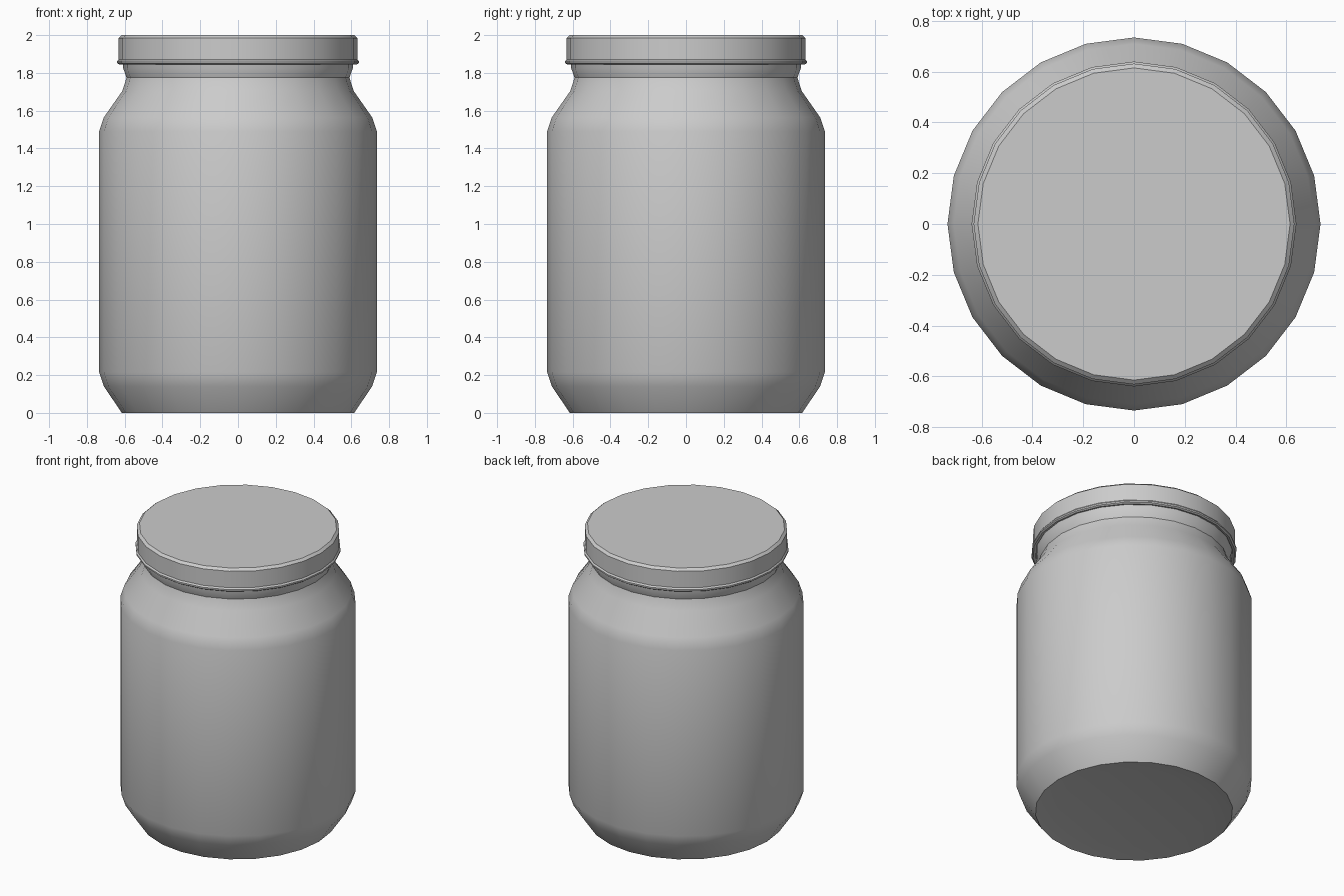
import bpy, bmesh
from math import cos, sin, tau, radians

if "Cube" in bpy.data.objects:
    bpy.data.objects.remove(bpy.data.objects["Cube"])

SIDES = 24


def lathe(name, profile, smooth_angle):
    """Revolve an (radius, z) profile around z; zero-radius ends become poles."""
    bm = bmesh.new()
    rings = []
    for r, z in profile:
        if r == 0:
            rings.append([bm.verts.new((0, 0, z))] * SIDES)
        else:
            rings.append([bm.verts.new((r * cos(tau * i / SIDES), r * sin(tau * i / SIDES), z))
                          for i in range(SIDES)])
    for low, high in zip(rings, rings[1:]):
        for i in range(SIDES):
            j = (i + 1) % SIDES
            corners = dict.fromkeys((low[i], low[j], high[j], high[i]))
            bm.faces.new(list(corners))
    bmesh.ops.recalc_face_normals(bm, faces=bm.faces)
    mesh = bpy.data.meshes.new(name)
    bm.to_mesh(mesh)
    bm.free()
    obj = bpy.data.objects.new(name, mesh)
    bpy.context.collection.objects.link(obj)
    bpy.ops.object.select_all(action='DESELECT')
    obj.select_set(True)
    bpy.context.view_layer.objects.active = obj
    bpy.ops.object.shade_smooth_by_angle(angle=radians(smooth_angle))
    return obj


# Jar: slightly recessed base, straight wall, shoulder and flared neck
lathe("jar_body", [
    (0, 0.02), (0.48, 0.02), (0.615, 0), (0.71, 0.14), (0.735, 0.215),
    (0.735, 1.49), (0.71, 1.565), (0.612, 1.705), (0.59, 1.775),
    (0.608, 1.825), (0.608, 1.95), (0, 1.95)], 35)

# Lid: flat top with a small chamfer, straight skirt and rolled lower rim
lathe("lid", [
    (0, 1.97), (0.613, 1.97), (0.613, 1.85), (0.63, 1.845), (0.64, 1.852),
    (0.64, 1.862), (0.632, 1.872), (0.632, 1.985), (0.615, 2.0), (0, 2.0)], 35)
